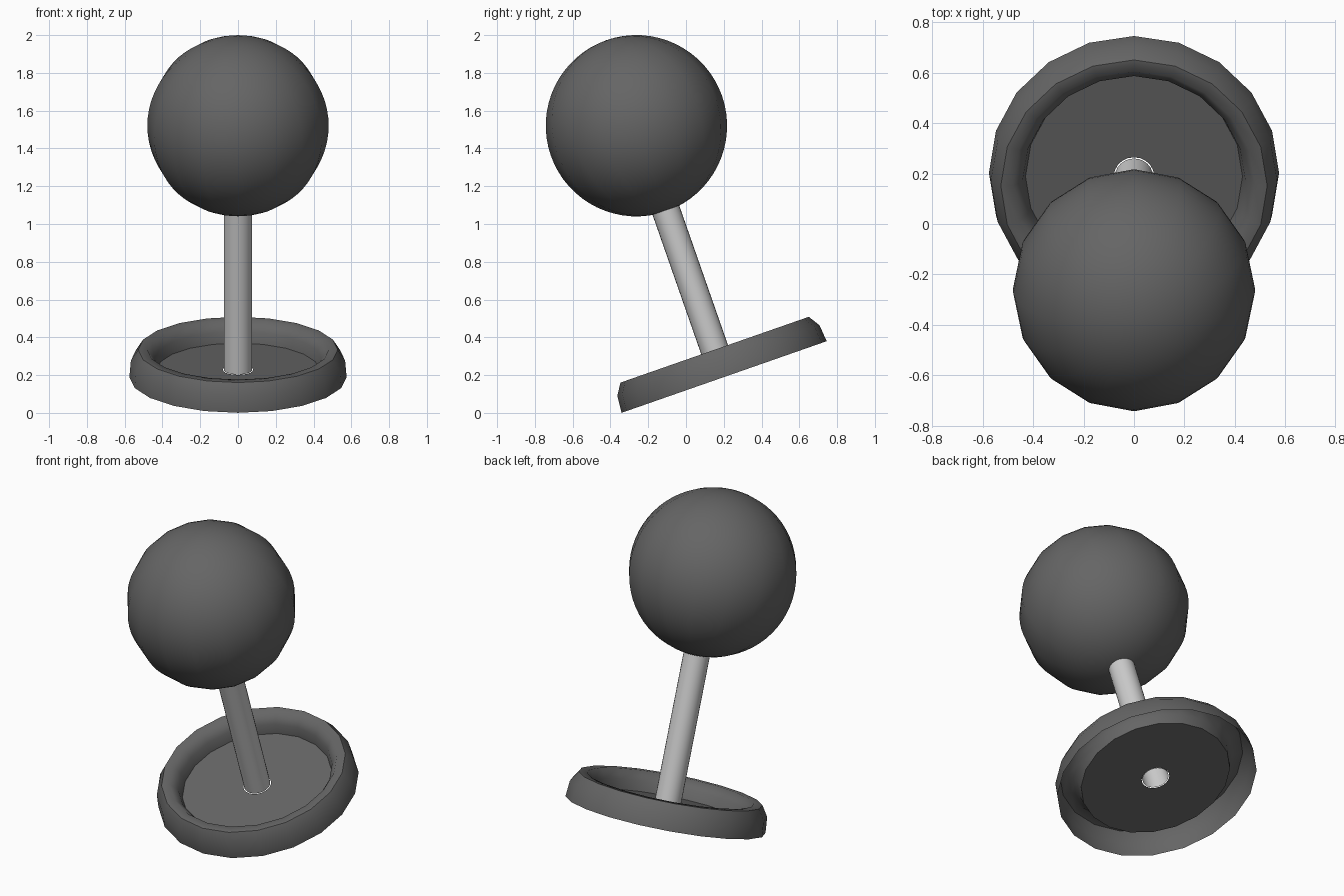
import bpy, bmesh, math
from mathutils import Matrix

if "Cube" in bpy.data.objects:
    bpy.data.objects.remove(bpy.data.objects["Cube"])

# Tilted frame shared by every part: local z runs up the rod
FRAME = Matrix.Translation((0, 0.202, 0.19)) @ Matrix.Rotation(math.radians(19.25), 4, 'X')


def material(name, v):
    m = bpy.data.materials.new(name)
    m.diffuse_color = (v, v, v, 1)
    m.use_nodes = True
    m.node_tree.nodes["Principled BSDF"].inputs["Base Color"].default_value = m.diffuse_color
    return m


dark = material("dark_grey", 0.13)
light = material("light_grey", 0.55)


def finish(name, bm, mat):
    bm.transform(FRAME)
    bmesh.ops.recalc_face_normals(bm, faces=bm.faces)
    me = bpy.data.meshes.new(name)
    bm.to_mesh(me)
    bm.free()
    me.materials.append(mat)
    ob = bpy.data.objects.new(name, me)
    bpy.context.collection.objects.link(ob)
    bpy.ops.object.select_all(action='DESELECT')
    ob.select_set(True)
    bpy.context.view_layer.objects.active = ob
    bpy.ops.object.shade_smooth_by_angle(angle=math.radians(55))
    return ob


def lathe(name, profile, sides, mat):
    """Spin an open (radius, height) profile around the local z axis."""
    bm = bmesh.new()
    rings = [[bm.verts.new((r * math.cos(2 * math.pi * i / sides),
                            r * math.sin(2 * math.pi * i / sides), h))
              for i in range(sides)] for r, h in profile]
    for a, b in zip(rings, rings[1:]):
        for i in range(sides):
            j = (i + 1) % sides
            bm.faces.new((a[i], a[j], b[j], b[i]))
    return finish(name, bm, mat)


# Hollow rounded rim of the base
lathe("base_rim", [(0.575, 0), (0.567, 0.092), (0.528, 0.153), (0.48, 0.153),
                   (0.442, 0.10), (0.43, 0.04)], 20, dark)

# Flat base plate with a hole for the rod
lathe("base_plate", [(0.43, 0.04), (0.08, 0.04)], 20, dark)

# Open tubular rod
lathe("rod", [(0.075, 0.04), (0.075, 0.96)], 24, light)

# Ball on top
bm = bmesh.new()
bmesh.ops.create_uvsphere(bm, u_segments=16, v_segments=32, radius=0.48,
                          matrix=Matrix.Translation((0, 0, 1.409)))
finish("ball", bm, dark)
